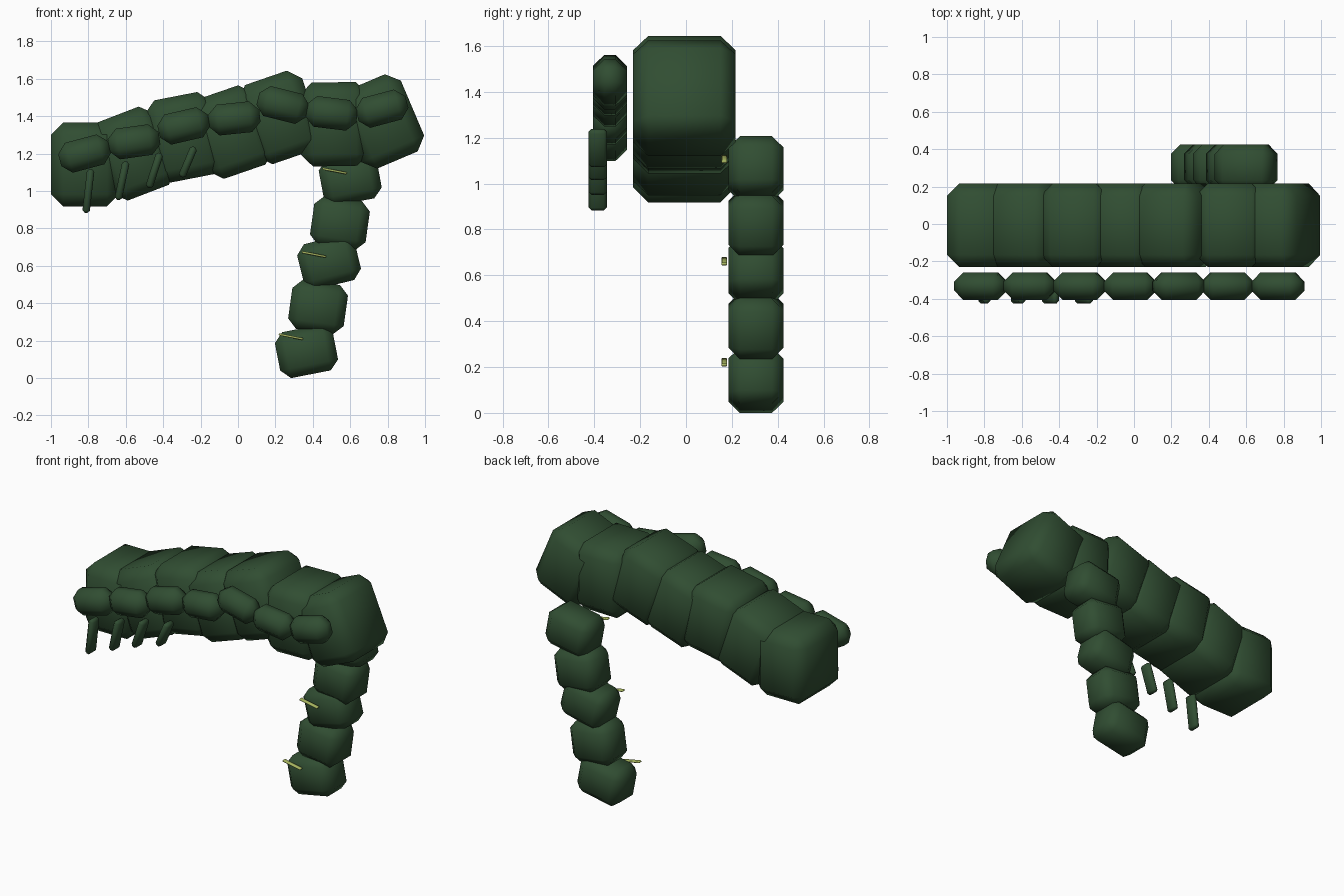
import bpy, math

if "Cube" in bpy.data.objects:
    bpy.data.objects.remove(bpy.data.objects["Cube"])


def material(name, rgb):
    m = bpy.data.materials.new(name)
    m.diffuse_color = (*rgb, 1)
    m.use_nodes = True
    m.node_tree.nodes["Principled BSDF"].inputs["Base Color"].default_value = m.diffuse_color
    return m


GREEN = material("dark_green", (0.030, 0.075, 0.032))
YELLOW = material("yellow_green", (0.40, 0.48, 0.12))


def block(name, x, y, z, size, tilt, bevel, mat):
    """Chamfered, smooth-shaded box; positive tilt lifts its right end."""
    bpy.ops.mesh.primitive_cube_add(size=1, location=(x, y, z))
    ob = bpy.context.object
    ob.name = name
    ob.scale = size
    bpy.ops.object.transform_apply(location=False, rotation=False, scale=True)
    ob.rotation_euler.y = -math.radians(tilt)
    ob.data.materials.append(mat)
    mod = ob.modifiers.new("chamfer", 'BEVEL')
    mod.width = bevel
    mod.segments = 1
    mod.limit_method = 'NONE'
    bpy.ops.object.shade_smooth()
    return ob


# Large overhead segments: x, z, tilt
for i, (x, z, t) in enumerate([
        (-0.817, 1.142, 0), (-0.56, 1.20, 21), (-0.29, 1.287, 11),
        (-0.037, 1.315, 19), (0.222, 1.393, 19), (0.515, 1.357, 1),
        (0.765, 1.372, 23)]):
    block(f"canopy_segment_{i + 1}", x, -0.007, z, (0.365, 0.446, 0.448), t, 0.065, GREEN)

# Upright stem segments
for i, (x, z, t) in enumerate([
        (0.60, 1.064, 10.5), (0.545, 0.829, -8), (0.487, 0.62, 14),
        (0.428, 0.38, -8), (0.366, 0.143, 11)]):
    w, h = (0.315, 0.25) if t > 0 else (0.30, 0.265)
    block(f"stem_segment_{i + 1}", x, 0.305, z, (w, 0.24, h), t, 0.05, GREEN)

# Slim front branch segments
for i, (x, z, t) in enumerate([
        (-0.82, 1.20, 15), (-0.556, 1.263, 8), (-0.29, 1.348, 13),
        (-0.02, 1.388, 6), (0.24, 1.46, -14), (0.50, 1.415, -7),
        (0.77, 1.44, 15)]):
    block(f"branch_segment_{i + 1}", x, -0.332, z, (0.275, 0.148, 0.165), t, 0.05, GREEN)

# Hanging rods, shorter towards the right: x, z, length, lean
for i, (x, z, length, lean) in enumerate([
        (-0.80, 1.0, 0.235, 6.5), (-0.62, 1.055, 0.21, 12),
        (-0.447, 1.11, 0.195, 18), (-0.268, 1.155, 0.175, 23)]):
    block(f"hanging_rod_{i + 1}", x, -0.385, z, (0.04, 0.08, length), -lean, 0.013, GREEN)

# Thin pale slivers in front of the stem
for i, (x, z) in enumerate([(0.517, 1.107), (0.406, 0.661), (0.283, 0.221)]):
    block(f"pale_sliver_{i + 1}", x, 0.167, z, (0.132, 0.025, 0.012), -11, 0.003, YELLOW)
